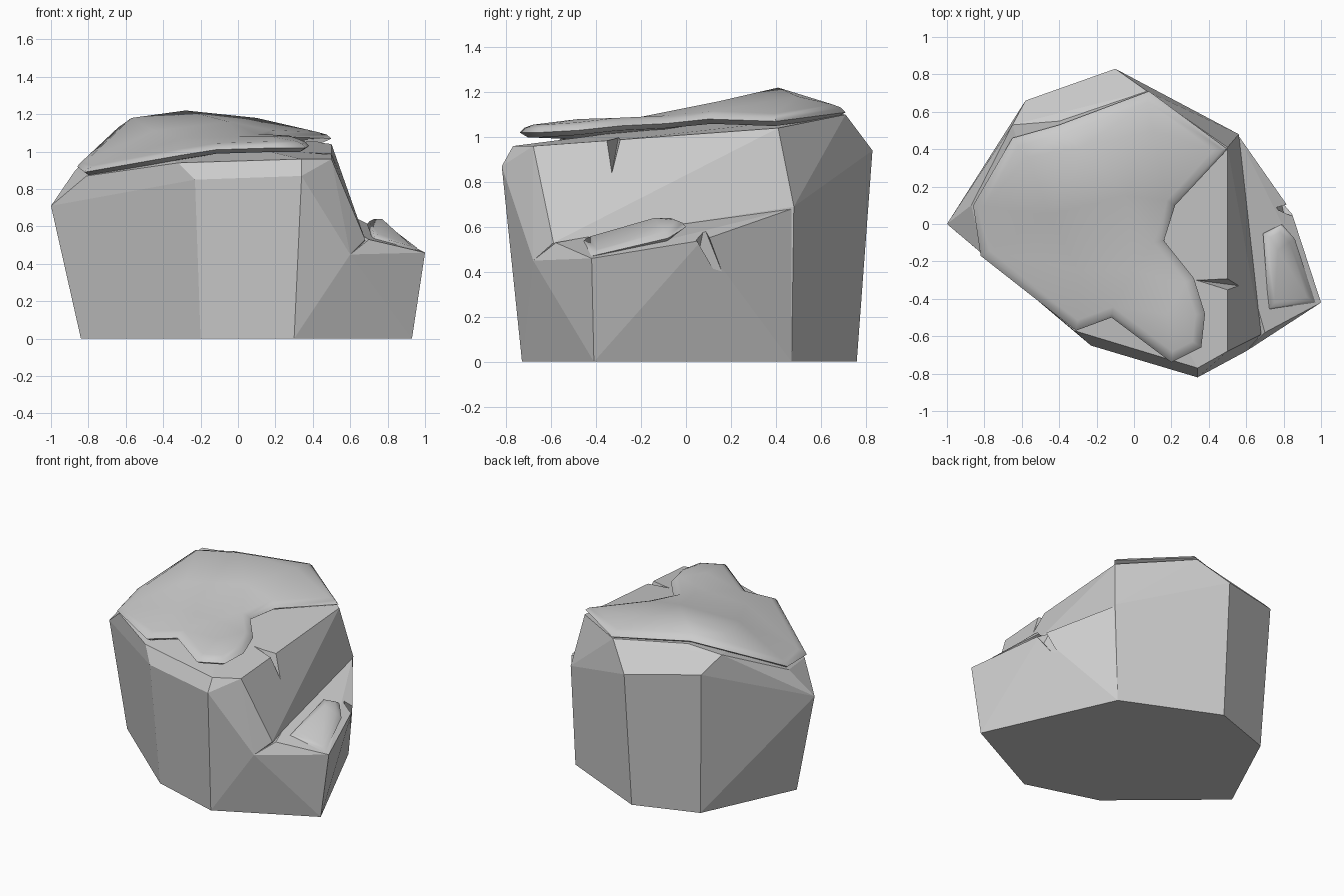
import bpy, bmesh, math
from mathutils import Vector
from mathutils.geometry import delaunay_2d_cdt

if "Cube" in bpy.data.objects:
    bpy.data.objects.remove(bpy.data.objects["Cube"])


def add_object(name, bm):
    bmesh.ops.recalc_face_normals(bm, faces=bm.faces)
    mesh = bpy.data.meshes.new(name)
    bm.to_mesh(mesh)
    bm.free()
    ob = bpy.data.objects.new(name, mesh)
    bpy.context.collection.objects.link(ob)
    return ob


def hull(name, points):
    """Faceted stone chunk wrapped around a few corner points."""
    bm = bmesh.new()
    for p in points:
        bm.verts.new(p)
    res = bmesh.ops.convex_hull(bm, input=bm.verts)
    loose = {v for v in res["geom_interior"] if isinstance(v, bmesh.types.BMVert)}
    bmesh.ops.delete(bm, geom=list(loose), context='VERTS')
    bmesh.ops.dissolve_limit(bm, angle_limit=math.radians(4), verts=bm.verts, edges=bm.edges)
    return add_object(name, bm)


def boolean(ob, other, operation):
    other.hide_render = True
    mod = ob.modifiers.new("cut", 'BOOLEAN')
    mod.object, mod.operation, mod.solver = other, operation, 'EXACT'
    bpy.context.view_layer.objects.active = ob
    bpy.ops.object.modifier_apply(modifier=mod.name)
    bpy.data.objects.remove(other)


def inset(outline, dist, lift):
    """Offset a counter-clockwise outline inward and move it up."""
    ring, n = [], len(outline)
    for i in range(n):
        a, b, c = (Vector(outline[j % n][:2]) for j in (i - 1, i, i + 1))
        d1, d2 = (b - a).normalized(), (c - b).normalized()
        n1, n2 = Vector((-d1.y, d1.x)), Vector((-d2.y, d2.x))
        m = (n1 + n2) / max(1 + n1.dot(n2), 0.5)
        p = b + m * dist
        ring.append((p.x, p.y, outline[i][2] + lift))
    return ring


def cover(name, outline, inner, dist, lift):
    """Soft covering layer: under ring, rim, rounded shoulder, domed top."""
    n = len(outline)
    rings = [inset(outline, dist * 0.6, -lift * 0.6), outline,
             inset(outline, dist * 0.35, lift * 0.6), inset(outline, dist, lift)]
    bm = bmesh.new()
    vs = [[bm.verts.new(p) for p in r] for r in rings]
    for low, up in zip(vs, vs[1:]):
        for i in range(n):
            j = (i + 1) % n
            bm.faces.new((low[i], low[j], up[j], up[i]))
    tops = vs[3] + [bm.verts.new(p) for p in inner]
    for group in (tops, vs[0]):
        out = delaunay_2d_cdt([v.co.xy for v in group],
                              [(i, (i + 1) % n) for i in range(n)], [], 1, 1e-5)
        for tri in out[2]:
            ids = [out[3][i][0] for i in tri]
            bm.faces.new([group[i] for i in ids])
    ob = add_object(name, bm)
    bpy.ops.object.select_all(action='DESELECT')
    ob.select_set(True)
    bpy.context.view_layer.objects.active = ob
    bpy.ops.object.shade_smooth_by_angle(angle=math.radians(65))
    return ob


# Main boulder
rock = hull("rock", [
    (.30, -.73, 0), (-.20, -.58, 0), (-.84, -.03, 0), (-.54, .61, 0), (-.11, .76, 0), (.53, .47, 0),
    (.34, -.82, .87), (-.23, -.65, .85), (-1, 0, .71), (-.58, .66, 1.0), (-.10, .83, .94), (.56, .48, .69),
    (.34, -.77, .96), (-.32, -.57, .94), (-.81, -.16, .87), (-.87, .10, .90), (-.65, .53, 1.11),
    (-.40, .55, 1.13), (.07, .71, 1.10), (.50, .41, 1.04), (.51, -.28, 1.0),
    (.50, -.68, .96), (.59, -.64, .73), (.68, -.59, .53), (.60, -.68, .45), (.58, 0, .66)])

# Low ledge on the right
ledge = hull("ledge", [
    (.30, -.73, 0), (.93, -.41, 0), (.53, .47, 0), (.20, 0, 0), (.20, 0, .5),
    (.60, -.68, .45), (.70, -.58, .53), (1, -.42, .46), (.84, .07, .54),
    (.65, .30, .60), (.56, .47, .68), (.50, .20, .65), (.62, -.3, .58)])
boolean(rock, ledge, 'UNION')

# Chipped nicks in the upper edge and the ledge
boolean(rock, hull("nick_cutter", [
    (.33, -.30, 1.0), (.56, -.33, .84), (.62, -.42, 1.08), (.62, -.26, 1.08), (.40, -.30, 1.1)]), 'DIFFERENCE')
boolean(rock, hull("crack_cutter", [
    (.76, .08, .60), (.90, .02, .60), (.90, .10, .58), (.77, .20, .30), (.80, .06, .50)]), 'DIFFERENCE')

# Large soft layer over the top
cover("top_cover", [
    (-.82, -.17, .89), (-.31, -.57, .98), (-.12, -.50, 1.01), (.20, -.74, 1.02),
    (.36, -.66, 1.02), (.38, -.48, 1.03), (.32, -.29, 1.05), (.16, -.09, 1.06),
    (.22, .10, 1.08), (.50, .40, 1.07), (.08, .71, 1.11), (-.40, .53, 1.14),
    (-.65, .46, 1.11), (-.86, .10, .92)],
    [(-.28, .41, 1.22), (-.57, .36, 1.18), (.10, .50, 1.18), (-.05, .15, 1.16),
     (-.45, .05, 1.11), (-.30, -.25, 1.07), (0, -.25, 1.08), (.18, -.48, 1.08)], .05, .035)

# Small soft layer on the ledge
cover("ledge_cover", [
    (.72, -.46, .53), (.97, -.42, .47), (.86, -.08, .55), (.79, .0, .60), (.69, -.05, .61)],
    [(.77, -.14, .64)], .035, .03)
